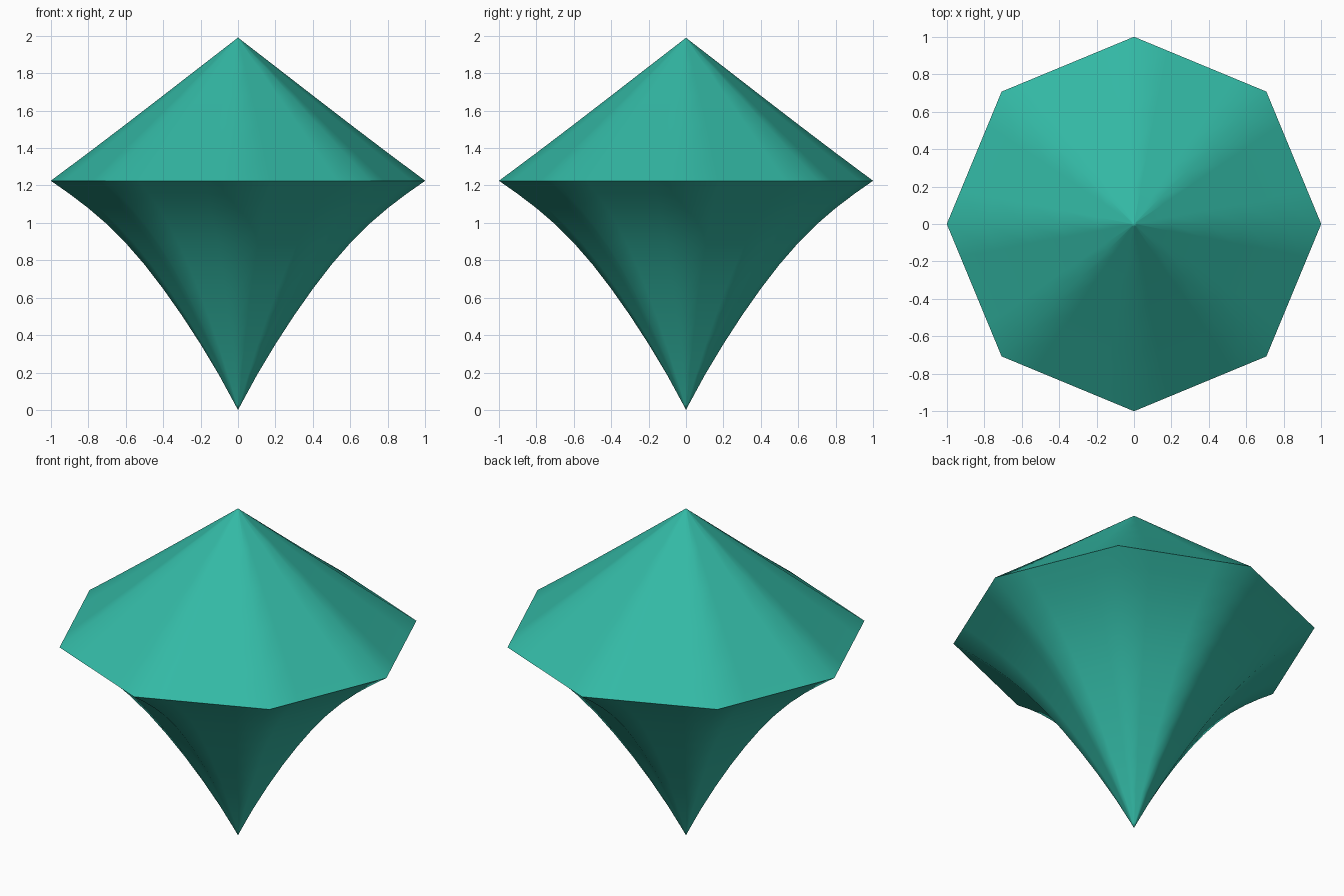
import bpy, bmesh, math

if "Cube" in bpy.data.objects:
    bpy.data.objects.remove(bpy.data.objects["Cube"], do_unlink=True)

SIDES = 8
SPLITS = 4      # columns per flat side, keeps the ridges narrow when smoothed

teal = bpy.data.materials.new("teal")
teal.use_nodes = True
color = (0.033, 0.485, 0.376, 1.0)
teal.diffuse_color = color
teal.node_tree.nodes["Principled BSDF"].inputs["Base Color"].default_value = color


def ring_points(radius, z):
    """Points along the straight sides of a regular octagon."""
    corners = [(radius * math.cos(i * math.tau / SIDES),
                radius * math.sin(i * math.tau / SIDES)) for i in range(SIDES)]
    points = []
    for i, (ax, ay) in enumerate(corners):
        bx, by = corners[(i + 1) % SIDES]
        for k in range(SPLITS):
            t = k / SPLITS
            points.append((ax + (bx - ax) * t, ay + (by - ay) * t, z))
    return points


# Profile from bottom tip, flaring to the wide girdle, then up to the top tip
tip_z, girdle_z, top_z = 0.0, 1.225, 1.99
flare = [(0.015, 0.029), (0.1, 0.185), (0.2, 0.352), (0.3, 0.506), (0.4, 0.648),
         (0.5, 0.778), (0.6, 0.893), (0.7, 0.993), (0.8, 1.079), (0.9, 1.155)]
crown = [(0.8, 1.374), (0.6, 1.526), (0.4, 1.68), (0.2, 1.835), (0.015, 1.978)]
profile = flare + [(1.0, girdle_z)] + crown

bm = bmesh.new()
rings = [[bm.verts.new(p) for p in ring_points(r, z)] for r, z in profile]
bottom = bm.verts.new((0, 0, tip_z))
top = bm.verts.new((0, 0, top_z))
count = SIDES * SPLITS
for i in range(count):
    j = (i + 1) % count
    bm.faces.new((bottom, rings[0][j], rings[0][i]))
    bm.faces.new((top, rings[-1][i], rings[-1][j]))
    for low, high in zip(rings, rings[1:]):
        bm.faces.new((low[i], low[j], high[j], high[i]))
bmesh.ops.recalc_face_normals(bm, faces=bm.faces)

# Soft ridges, hard girdle edge
for face in bm.faces:
    face.smooth = True
girdle = set(rings[len(flare)])
for edge in bm.edges:
    if edge.verts[0] in girdle and edge.verts[1] in girdle:
        edge.smooth = False

mesh = bpy.data.meshes.new("gem")
bm.to_mesh(mesh)
bm.free()
mesh.materials.append(teal)
gem = bpy.data.objects.new("gem", mesh)
bpy.context.collection.objects.link(gem)
